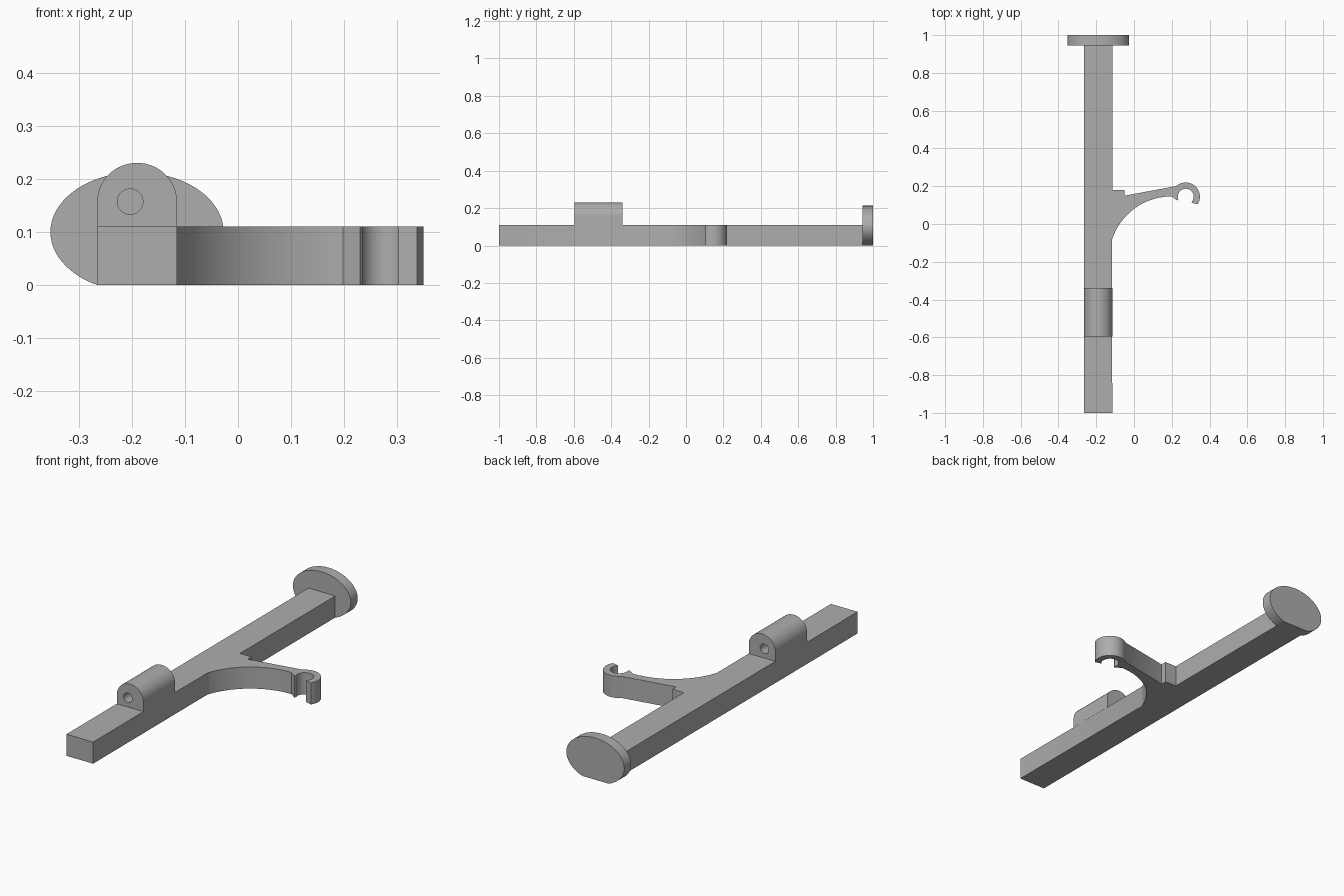
import bpy, bmesh, math
from mathutils import Matrix

cube = bpy.data.objects.get("Cube")
if cube:
    bpy.data.objects.remove(cube, do_unlink=True)

grey = bpy.data.materials.new("plain grey")
grey.use_nodes = True
grey.diffuse_color = (0.42, 0.42, 0.42, 1)
grey.node_tree.nodes["Principled BSDF"].inputs["Base Color"].default_value = (0.42, 0.42, 0.42, 1)


def arc(cx, cy, rx, ry, start, end, steps):
    """Points on an elliptical arc, angles in degrees."""
    angles = [math.radians(start + (end - start) * i / steps) for i in range(steps + 1)]
    return [(cx + rx * math.cos(a), cy + ry * math.sin(a)) for a in angles]


def extrude_profile(name, loops, thickness, matrix):
    """Fill closed outlines (inner ones become holes) and give them thickness."""
    curve = bpy.data.curves.new(name, "CURVE")
    curve.dimensions = "2D"
    curve.fill_mode = "BOTH"
    curve.extrude = thickness / 2
    for loop in loops:
        spline = curve.splines.new("POLY")
        spline.points.add(len(loop) - 1)
        for point, (x, y) in zip(spline.points, loop):
            point.co = (x, y, 0, 1)
        spline.use_cyclic_u = True
    temp = bpy.data.objects.new(name + " outline", curve)
    bpy.context.collection.objects.link(temp)
    bpy.context.view_layer.update()
    graph = bpy.context.evaluated_depsgraph_get()
    mesh = bpy.data.meshes.new_from_object(temp.evaluated_get(graph))
    bpy.data.objects.remove(temp, do_unlink=True)

    bm = bmesh.new()
    bm.from_mesh(mesh)
    bmesh.ops.remove_doubles(bm, verts=bm.verts, dist=0.0001)
    bm.transform(matrix)
    bmesh.ops.recalc_face_normals(bm, faces=bm.faces)
    bm.to_mesh(mesh)
    bm.free()
    mesh.name = name
    mesh.materials.clear()
    mesh.materials.append(grey)
    obj = bpy.data.objects.new(name, mesh)
    bpy.context.collection.objects.link(obj)
    bpy.ops.object.select_all(action="DESELECT")
    obj.select_set(True)
    bpy.context.view_layer.objects.active = obj
    bpy.ops.object.shade_smooth_by_angle(angle=math.radians(30))
    return obj


def upright(y):
    return Matrix.Translation((0, y, 0)) @ Matrix.Rotation(math.pi / 2, 4, "X")


left, right, height = -0.265, -0.115, 0.11
middle = (left + right) / 2

# Long bar with the curved bracket and open hook in one outline
outline = [(left, 0.95), (left, -1), (right, -1)]
outline += arc(0.198, -0.184, 0.33, 0.33, 162, 90, 24)          # bracket underside
outline += [(0.23, 0.124)]                                      # hook lip
outline += arc(0.274, 0.145, 0.042, 0.042, 200, -48, 28)        # hook inside
outline += arc(0.274, 0.145, 0.075, 0.075, -33, 132, 28)        # hook outside
outline += [(-0.05, 0.15), (-0.05, 0.18), (right, 0.18), (right, 0.95)]
extrude_profile("bar_and_hook", [outline], height,
                Matrix.Translation((0, 0, height / 2)))

# Oval end plate, cut flat where it rests on the ground
oval = [(x, max(z, 0)) for x, z in arc(middle, 0.1, 0.163, 0.1126, 0, 355, 71)]
extrude_profile("end_plate", [oval], 0.055, upright(0.9725))

# Arched sleeve with a bore through it
arch = [(left, height), (right, height)] + arc(middle, 0.157, 0.075, 0.073, 0, 180, 32)
bore = arc(-0.203, 0.157, 0.024, 0.024, 0, 350, 35)
extrude_profile("sleeve", [arch, bore], 0.255, upright(-0.4675))
